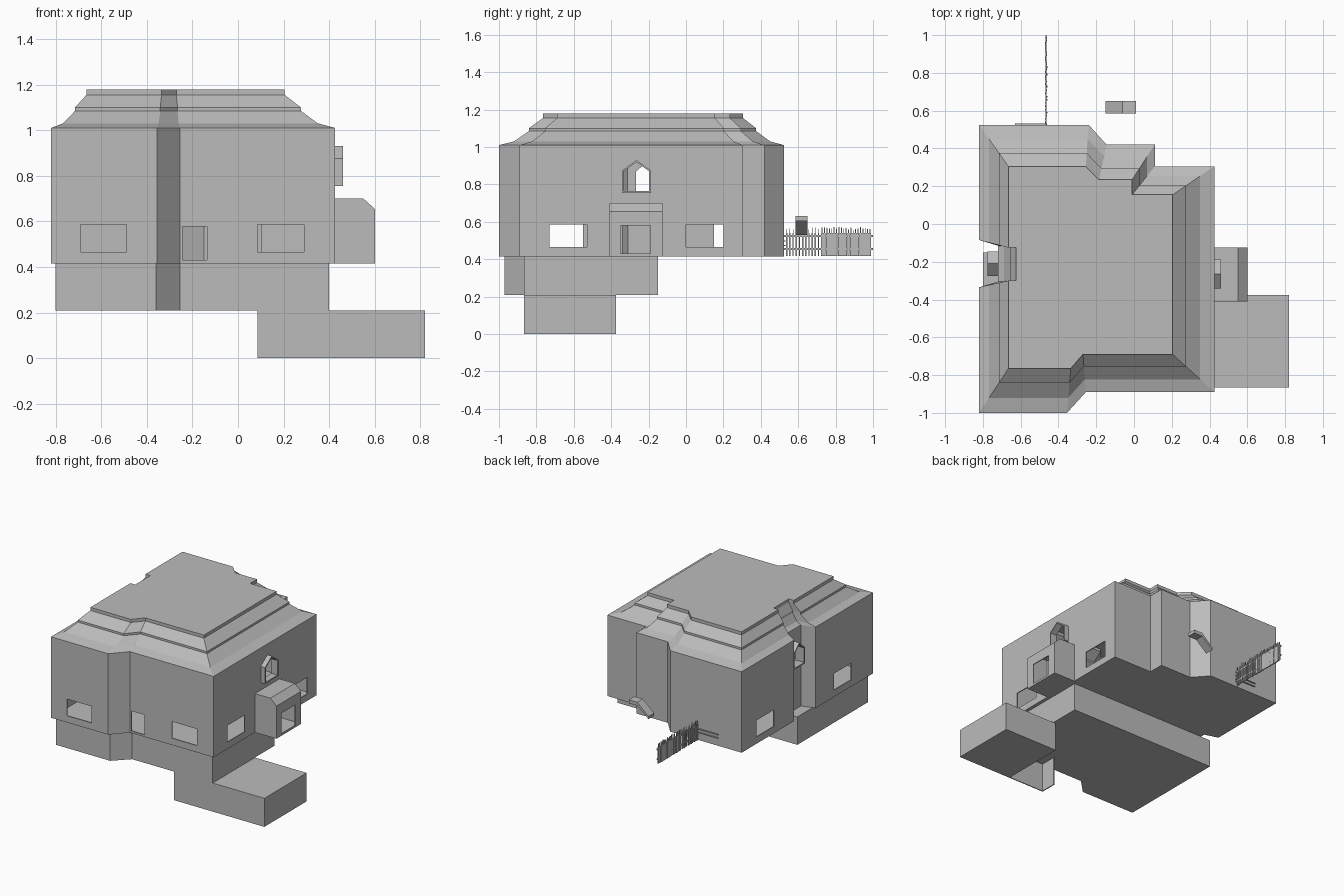
import bpy, bmesh, math, random
from mathutils import Vector

if "Cube" in bpy.data.objects:
    bpy.data.objects.remove(bpy.data.objects["Cube"])

random.seed(4)
grey = bpy.data.materials.new("plain_grey")
grey.diffuse_color = (0.5, 0.5, 0.5, 1)
grey.use_nodes = True
grey.node_tree.nodes["Principled BSDF"].inputs["Base Color"].default_value = grey.diffuse_color


def make(name, bm):
    bmesh.ops.recalc_face_normals(bm, faces=bm.faces[:])
    mesh = bpy.data.meshes.new(name)
    bm.to_mesh(mesh)
    bm.free()
    mesh.materials.append(grey)
    ob = bpy.data.objects.new(name, mesh)
    bpy.context.collection.objects.link(ob)
    return ob


def loft(name, rings):
    """Closed skin through rings of 3D points."""
    bm = bmesh.new()
    vs = [[bm.verts.new(p) for p in r] for r in rings]
    n = len(rings[0])
    for a, b in zip(vs, vs[1:]):
        for i in range(n):
            j = (i + 1) % n
            bm.faces.new((a[i], a[j], b[j], b[i]))
    bm.faces.new(vs[0][::-1])
    bm.faces.new(vs[-1])
    return make(name, bm)


def add_box(bm, x0, x1, y0, y1, z0, z1):
    v = bmesh.ops.create_cube(bm, size=1)["verts"]
    for p in v:
        p.co = (x0 if p.co.x < 0 else x1, y0 if p.co.y < 0 else y1, z0 if p.co.z < 0 else z1)


def box(name, *dims):
    bm = bmesh.new()
    add_box(bm, *dims)
    return make(name, bm)


def apply_mod(ob, kind, **props):
    m = ob.modifiers.new(kind.lower(), kind)
    for k, v in props.items():
        setattr(m, k, v)
    bpy.context.view_layer.objects.active = ob
    bpy.ops.object.modifier_apply(modifier=m.name)


def hollow(ob, t):
    apply_mod(ob, "SOLIDIFY", thickness=t, offset=-1)


def cut(ob, cutter):
    apply_mod(ob, "BOOLEAN", operation="DIFFERENCE", solver="EXACT", object=cutter)


def gable(name, x0, x1, yc, half, inset=0):
    """Pentagon profile pushed along x."""
    h = half - inset
    prof = [(-h, .755 + inset), (h, .755 + inset), (h, .875 - inset * .5), (0, .93 - inset * 1.2), (-h, .875 - inset * .5)]
    return loft(name, [[(x, yc + y, z) for y, z in prof] for x in (x0, x1)])


# main house: wall outline at the eaves and outline of the flat roof top
eaves = [(-.82, -1), (-.355, -1), (-.255, -.89), (.425, -.89), (.425, .305), (.11, .305), (.11, .42),
         (-.145, .42), (-.24, .525), (-.82, .525), (-.82, -.085), (-.72, -.115), (-.72, -.305), (-.82, -.335)]
top = [(-.665, -.765), (-.335, -.765), (-.27, -.69), (.205, -.69), (.205, .155), (-.01, .155), (-.01, .235),
       (-.185, .235), (-.255, .305), (-.665, .305), (-.665, -.125), (-.625, -.125), (-.625, -.30), (-.665, -.30)]
levels = [(0, .415), (0, 1.01), (.34, 1.03), (.68, 1.085), (.68, 1.10), (1, 1.155), (1, 1.178)]
rings = []
for f, z in levels:
    rings.append([(*Vector(a).lerp(Vector(b), f), z) for a, b in zip(eaves, top)])
house = loft("house_walls_and_roof", rings)
hollow(house, .012)

# entrance porch with chamfered top
porch_profile = [(.425, .415), (.6, .415), (.6, .655), (.55, .70), (.425, .70)]
porch = loft("entrance_porch", [[(x, y, z) for x, z in porch_profile] for y in (-.41, -.125)])
hollow(porch, .01)

# window and door openings
openings = [
    (-.69, -.49, -1.1, -.95, .465, .587), (.085, .29, -.95, -.84, .465, .587),
    (-.243, -.137, -.95, -.84, .43, .577),
    (.38, .48, -.73, -.53, .465, .587), (.38, .48, 0, .2, .465, .587),
    (-.87, -.77, .15, .35, .465, .587), (-.87, -.77, -.75, -.55, .465, .587)]
for o in openings:
    c = box("cutter", *o)
    cut(house, c)
    bpy.data.objects.remove(c)
door = box("cutter", .38, .65, -.35, -.19, .43, .58)
cut(house, door)
cut(porch, door)
bpy.data.objects.remove(door)

# gabled window frames on both sides
for side, x0, x1, yc, half in (("right", .41, .46, -.265, .077), ("left", -.775, -.705, -.21, .065)):
    frame = gable(side + "_gable_window", x0, x1, yc, half)
    hole = gable("cutter", x0 - .05, x1 + .05, yc, half, .009)
    cut(frame, hole)
    cut(house, hole)
    bpy.data.objects.remove(hole)

# middle storey below the house
mid = [(-.8, -.97), (-.36, -.97), (-.255, -.865), (.4, -.865), (.4, -.15), (-.8, -.15)]
loft("middle_storey", [[(x, y, z) for x, y in mid] for z in (.21, .415)])

# lowest storey with an open-bottomed wing
box("lower_storey", .38, .82, -.865, -.375, 0, .21)
bm = bmesh.new()
add_box(bm, .085, .38, -.865, -.858, 0, .21)
add_box(bm, .085, .092, -.865, -.74, 0, .21)
make("lower_wing_walls", bm)

# picket fence running backwards
bm = bmesh.new()
y = .535
while y < .99:
    loose = y < .72
    w = .007 if loose else .012
    tip = .545 + random.uniform(.012, .028)
    x = -.465 + random.uniform(-.003, .003)
    add_box(bm, x - .004, x + .004, y, y + w, .418, .54)
    add_box(bm, x - .002, x + .002, y + w * .3, y + w * .7, .54, tip)
    y += .017 if loose else .0128
for z in (.45, .52):
    add_box(bm, -.468, -.462, .525, 1.0, z, z + .01)
make("picket_fence", bm)
bm = bmesh.new()
for z in (.47, .495):
    add_box(bm, -.63, -.46, .525, .533, z, z + .006)
make("wall_rails", bm)

# small sloping canopy behind the house
slope = [(-.15, .53), (-.06, .605), (.01, .605), (.01, .63), (-.06, .63), (-.15, .55)]
loft("back_canopy", [[(x, y, z) for x, z in slope] for y in (.585, .65)])
